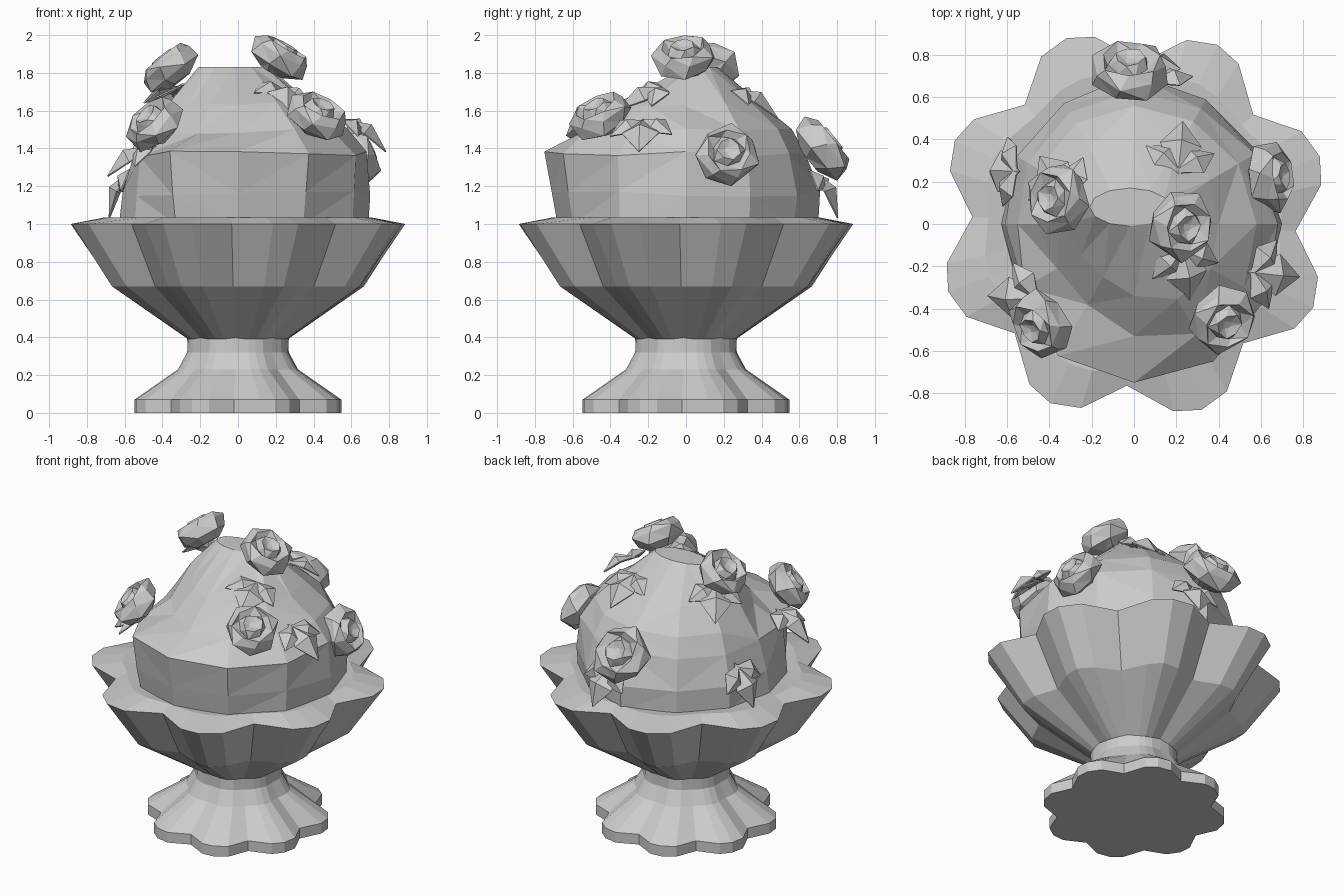
import bpy, bmesh, math, random
from mathutils import Vector, Matrix

random.seed(4)
default = bpy.data.objects.get("Cube")
if default:
    bpy.data.objects.remove(default)

stone = bpy.data.materials.new("grey stone")
stone.use_nodes = True
GREY = (0.6, 0.6, 0.6, 1)
stone.diffuse_color = GREY
stone.node_tree.nodes["Principled BSDF"].inputs["Base Color"].default_value = GREY


def finish(name, bm):
    mesh = bpy.data.meshes.new(name)
    bm.to_mesh(mesh)
    bm.free()
    mesh.materials.append(stone)
    obj = bpy.data.objects.new(name, mesh)
    bpy.context.collection.objects.link(obj)
    return obj


def loft(name, rings, triangulate=False):
    """Bridge equal-length rings of points and cap both ends."""
    bm = bmesh.new()
    loops = [[bm.verts.new(p) for p in ring] for ring in rings]
    n = len(loops[0])
    for low, high in zip(loops, loops[1:]):
        for i in range(n):
            j = (i + 1) % n
            bm.faces.new((low[i], low[j], high[j], high[i]))
    bm.faces.new(loops[0][::-1])
    bm.faces.new(loops[-1])
    if triangulate:
        bmesh.ops.triangulate(bm, faces=bm.faces[:], quad_method='SHORT_EDGE')
    bmesh.ops.recalc_face_normals(bm, faces=bm.faces[:])
    return finish(name, bm)


def polar(r, angle, z):
    return Vector((r * math.cos(angle), r * math.sin(angle), z))


def scalloped(valley, shoulder, tip, z):
    """Ring of eight lobes, each with a valley, two shoulders and a tip."""
    step = math.tau / 8
    turn = math.radians(-2.5)
    points = []
    for k in range(8):
        for part, r in ((0, valley), (0.32, shoulder), (0.5, tip), (0.7, shoulder)):
            points.append(polar(r, turn + (k + part) * step, z))
    return points


# Scalloped foot and neck
loft("foot", [scalloped(*radii) for radii in (
    (0.48, 0.56, 0.575, 0), (0.48, 0.56, 0.575, 0.07), (0.31, 0.325, 0.33, 0.23),
    (0.265, 0.275, 0.275, 0.32), (0.27, 0.27, 0.27, 0.4))])

# Shell-like bowl with eight lobes and a rim that rises inwards
loft("bowl", [scalloped(*radii) for radii in (
    (0.26, 0.27, 0.275, 0.39), (0.595, 0.675, 0.71, 0.67), (0.765, 0.905, 0.935, 1.0),
    (0.69, 0.72, 0.73, 1.035), (0.62, 0.63, 0.63, 1.025))])

# Faceted mound: a lip towards the front, hollow slopes above it
MOUND = (
    (1.0, (.69, .67, .66, .70, .66, .64, .63, .63, .66, .68, .69, .70)),
    (1.16, (.70, .68, .68, .71, .66, .64, .61, .62, .69, .71, .72, .71)),
    (1.37, (.68, .66, .63, .63, .61, .58, .55, .60, .72, .75, .75, .72)),
    (1.49, (.58, .57, .56, .56, .55, .52, .46, .42, .44, .53, .60, .60)),
    (1.64, (.40, .41, .41, .39, .42, .40, .35, .29, .29, .34, .41, .42)),
)
mound_rings = []
for level, (z, radii) in enumerate(MOUND):
    wobble = 0.018 if level else 0
    mound_rings.append([polar(r, i * math.tau / 12, z + random.uniform(-wobble, wobble))
                        for i, r in enumerate(radii)])
mound_rings.append([Vector((0.19 * math.cos(i * math.tau / 12) - 0.02,
                            0.09 * math.sin(i * math.tau / 12) + 0.08, 1.83))
                    for i in range(12)])
loft("mound", mound_rings, triangulate=True)


def frame(center, forward, normal):
    """Matrix with local z on the normal and local y along forward."""
    z = Vector(normal).normalized()
    x = Vector(forward).cross(z).normalized()
    rot = Matrix((x, z.cross(x), z)).transposed().to_4x4()
    return Matrix.Translation(center) @ rot


# Roses: faceted cup, folded rim and a twisted bud inside
ROSE = ((0.075, -0.085, 0), (0.15, -0.04, 0), (0.16, 0.03, 0.2), (0.12, 0.07, 0.4),
        (0.085, 0.04, 0.7), (0.06, 0.08, 1.1), (0.02, 0.06, 1.5))


def rose(name, center, normal, size=1.0):
    place = frame(center, (0.1, 1, 0.2), normal)
    rings = []
    for k, (r, z, twist) in enumerate(ROSE):
        ring = []
        for i in range(7):
            flare = 1 + (0.09 if (i + k) % 2 else -0.05)
            ring.append(place @ (polar(r * flare, i * math.tau / 7 + twist, z) * size))
        rings.append(ring)
    loft(name, rings, triangulate=True)


rose("rose_top_right", (0.22, -0.01, 1.88), (0.5, -0.1, 0.85))
rose("rose_top_left", (-0.36, 0.12, 1.825), (-0.6, 0.05, 0.75))
rose("rose_back", (-0.02, 0.72, 1.4), (0, 0.75, 0.6), 1.12)
rose("rose_front_right", (0.42, -0.45, 1.57), (0.35, -0.4, 0.75))
rose("rose_front_left", (-0.44, -0.47, 1.53), (-0.6, -0.4, 0.6))
rose("rose_right", (0.64, 0.22, 1.365), (0.9, 0.1, 0.4))


# Leaf sprays: three broad folded leaflets that droop at the tip
def leaf_spray(name, base, forward, normal):
    place = frame(base, forward, normal)
    bm = bmesh.new()
    for turn, size in ((-55, 0.88), (0, 1.18), (55, 0.88)):
        spin = place @ Matrix.Rotation(math.radians(turn), 4, 'Z')
        root, left, right, ridge, tip = [
            bm.verts.new(spin @ (Vector(p) * size)) for p in (
                (0, -0.03, -0.01), (-0.085, 0.11, 0), (0.085, 0.11, 0),
                (0, 0.11, 0.045), (0, 0.23, -0.025))]
        for face in ((root, ridge, left), (root, right, ridge),
                     (left, ridge, tip), (ridge, right, tip)):
            bm.faces.new(face)
    obj = finish(name, bm)
    thick = obj.modifiers.new("thickness", 'SOLIDIFY')
    thick.thickness = 0.008


leaf_spray("leaves_top_back", (0.21, 0.26, 1.71), (0.1, 1, -0.45), (0.1, 0.5, 1))
leaf_spray("leaves_top_front", (0.23, -0.12, 1.72), (0.2, -1, -0.2), (0.3, -0.3, 1))
leaf_spray("leaves_right", (0.57, -0.23, 1.55), (1, -0.1, -0.55), (0.6, -0.1, 1))
leaf_spray("leaves_low_left", (-0.57, 0.25, 1.28), (-0.7, 0, -1), (-1, 0.1, 0.6))
leaf_spray("leaves_left", (-0.47, -0.35, 1.41), (-1, 0, -0.45), (-0.5, -0.2, 0.9))
leaf_spray("leaves_back", (0.1, 0.68, 1.27), (0.2, 0.7, -0.9), (0.1, 1, 0.7))
leaf_spray("leaves_top_left", (-0.32, 0.14, 1.73), (-0.5, 0.7, -0.5), (-0.4, 0.4, 1))
